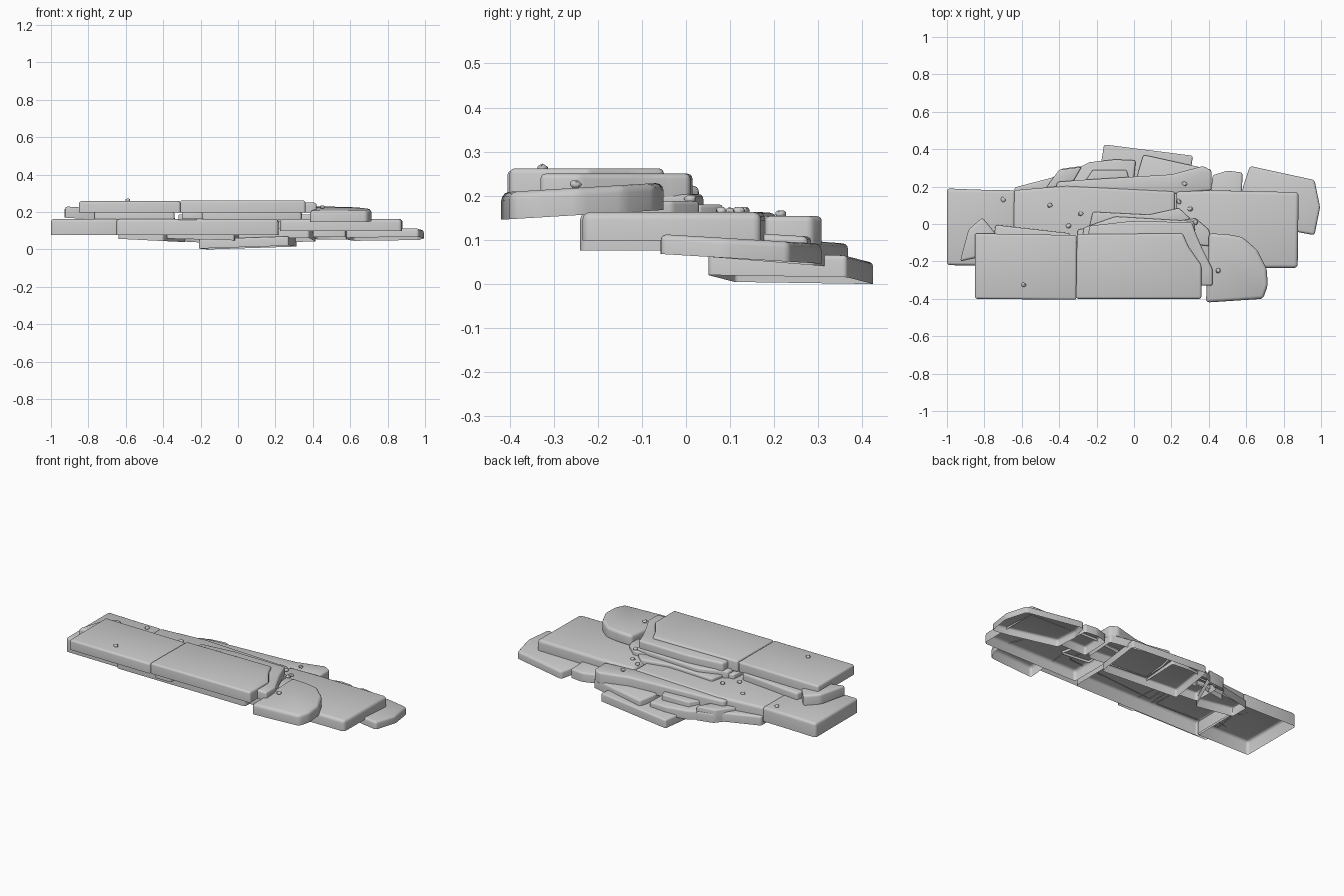
import bpy, bmesh, math, random
from mathutils import Vector

if "Cube" in bpy.data.objects:
    bpy.data.objects.remove(bpy.data.objects["Cube"])

random.seed(4)


def finish(name, bm):
    me = bpy.data.meshes.new(name)
    bm.to_mesh(me)
    bm.free()
    ob = bpy.data.objects.new(name, me)
    bpy.context.collection.objects.link(ob)
    me.shade_smooth()
    me.set_sharp_from_angle(angle=math.radians(40))
    return ob


def slab(name, outline, z0, z1, bevel=0.012, sx=0.0, sy=0.0, flare=1.0):
    """Open-bottomed worn stone: outline extruded, tilted, edges rounded."""
    bm = bmesh.new()
    c = sum((Vector(p) for p in outline), Vector((0, 0))) / len(outline)

    def tilt(p, z):
        return (p[0], p[1], z + sx * (p[0] - c.x) + sy * (p[1] - c.y))
    low = []
    for p in outline:
        q = c + (Vector(p) - c) * flare
        low.append(bm.verts.new(tilt(q, z0)))
    high = [bm.verts.new(tilt(p, z1)) for p in outline]
    base = bm.faces.new(low)
    bm.faces.new(high)
    n = len(outline)
    for i in range(n):
        j = (i + 1) % n
        bm.faces.new((low[i], low[j], high[j], high[i]))
    bmesh.ops.recalc_face_normals(bm, faces=bm.faces)
    bmesh.ops.delete(bm, geom=[base], context='FACES')
    bmesh.ops.bevel(bm, geom=[e for e in bm.edges if not e.is_boundary],
                    offset=bevel, segments=3, profile=0.5,
                    affect='EDGES', clamp_overlap=True)
    return finish(name, bm)


def box(x0, x1, y0, y1):
    return [(x0, y0), (x1, y0), (x1, y1), (x0, y1)]


# Upper step
slab("upper_left_slab", [(-.85, -.40), (-.308, -.405), (-.306, -.06), (-.58, -.055), (-.85, -.05)],
     .20, .26)
slab("upper_middle_slab", [(-.31, -.40), (.36, -.40), (.36, -.22), (.29, -.12), (.26, -.05), (-.305, -.055)],
     .20, .264)
slab("upper_backing_slab", [(-.25, -.15), (.30, -.33), (.42, -.33), (.42, -.24), (.36, -.12),
                            (.33, -.05), (.31, .01), (-.02, .015), (-.24, -.01)], .20, .252)
slab("upper_right_boulder", [(.385, -.42), (.69, -.40), (.715, -.33), (.71, -.24), (.66, -.14),
                             (.58, -.07), (.50, -.055), (.40, -.05)], .16, .222, .018, sy=.06)
slab("upper_left_boulder", [(-.93, -.20), (-.70, -.15), (-.74, -.05), (-.81, .035), (-.885, -.03)],
     .165, .225, .014, sx=-.06)

# Filler stones wedged beneath the upper step
slab("filler_left", [(-.77, -.20), (-.34, -.22), (-.34, -.05), (-.74, -.005)], .16, .205)
slab("filler_middle", [(-.28, -.20), (.34, -.15), (.32, .015), (-.10, .04), (-.27, -.02)], .16, .206)
slab("filler_back", [(-.24, -.02), (.25, .0), (.30, .03), (.24, .085), (.08, .05), (-.22, .065)],
     .15, .182, .008)
slab("filler_right", [(.24, -.10), (.42, -.12), (.40, -.03), (.33, .03), (.25, .02)], .15, .19, .008)
slab("filler_corner", [(-.32, -.25), (-.22, -.25), (-.24, -.02), (-.30, -.03)], .16, .19, .008)
slab("filler_front_left", box(-.30, -.19, -.37, -.26), .165, .20, .008)

# Middle step
slab("middle_left_slab", [(-1, -.22), (-.64, -.225), (-.635, .18), (-.82, .183), (-1, .19)],
     .08, .165, .016)
slab("middle_centre_slab", [(-.65, -.235), (.215, -.24), (.22, .175), (-.36, .205), (-.645, .18)],
     .078, .164, .016)
slab("middle_right_slab", [(.225, -.235), (.875, -.235), (.88, .17), (.41, .18), (.225, .175)],
     .10, .165, .018)
slab("middle_back_slab", [(-.42, .18), (.22, .16), (.415, .18), (.415, .285), (.37, .31),
                          (.20, .265), (-.29, .235), (-.41, .225)], .09, .156)

# Lower step
slab("lower_right_slab", [(.58, .04), (.86, -.04), (.965, -.06), (.995, .09), (.965, .235),
                          (.62, .31), (.58, .19)], .06, .105, .014, sy=-.06)
slab("lower_right_stone", [(.40, .06), (.575, .06), (.58, .275), (.50, .285), (.42, .26)],
     .06, .115, .012, sy=-.06)
slab("lower_back_slab", [(.0, .10), (.38, .06), (.415, .29), (.05, .37), (.02, .27)],
     .05, .105, .012, sy=-.08)
slab("lower_centre_slab", [(-.38, .08), (-.02, .06), (.01, .34), (-.10, .345), (-.24, .33), (-.37, .26)],
     .045, .098, .012, sx=-.03, sy=-.06)
slab("lower_left_slab", [(-.64, .08), (-.40, .05), (-.28, .31), (-.39, .295), (-.43, .25), (-.64, .195)],
     .05, .105, .012, sx=-.05)
slab("lower_left_chip", [(-.48, .18), (-.34, .20), (-.28, .305), (-.40, .29)], .06, .125, .008)
slab("lower_middle_chip", [(-.28, .20), (-.02, .22), (-.04, .29), (-.22, .29)], .06, .125, .008)

# Bottom step
slab("bottom_slab", [(-.21, .11), (.27, .05), (.315, .365), (-.16, .425)],
     .012, .062, .01, sx=.03, sy=-.02)

# Loose pebbles
spots = [(-.70, .13, .168), (-.59, -.325, .264), (-.45, .10, .166), (-.35, -.01, .168),
         (-.285, .055, .168), (.27, .215, .16), (.33, .01, .195), (.45, -.25, .228),
         (.30, .08, .168), (.24, .12, .168)]
for i, p in enumerate(spots):
    bm = bmesh.new()
    bmesh.ops.create_icosphere(bm, subdivisions=2, radius=.013)
    for v in bm.verts:
        v.co *= random.uniform(.85, 1.1)
    ob = finish("pebble_%d" % i, bm)
    ob.location = p
    ob.scale = (1.1, .95, .75)
    ob.rotation_euler.z = random.uniform(0, 3)

# Rest the whole pile on the ground
bpy.context.view_layer.update()
lowest = min((o.matrix_world @ v.co).z for o in bpy.data.objects for v in o.data.vertices)
for o in bpy.data.objects:
    o.location.z -= lowest
